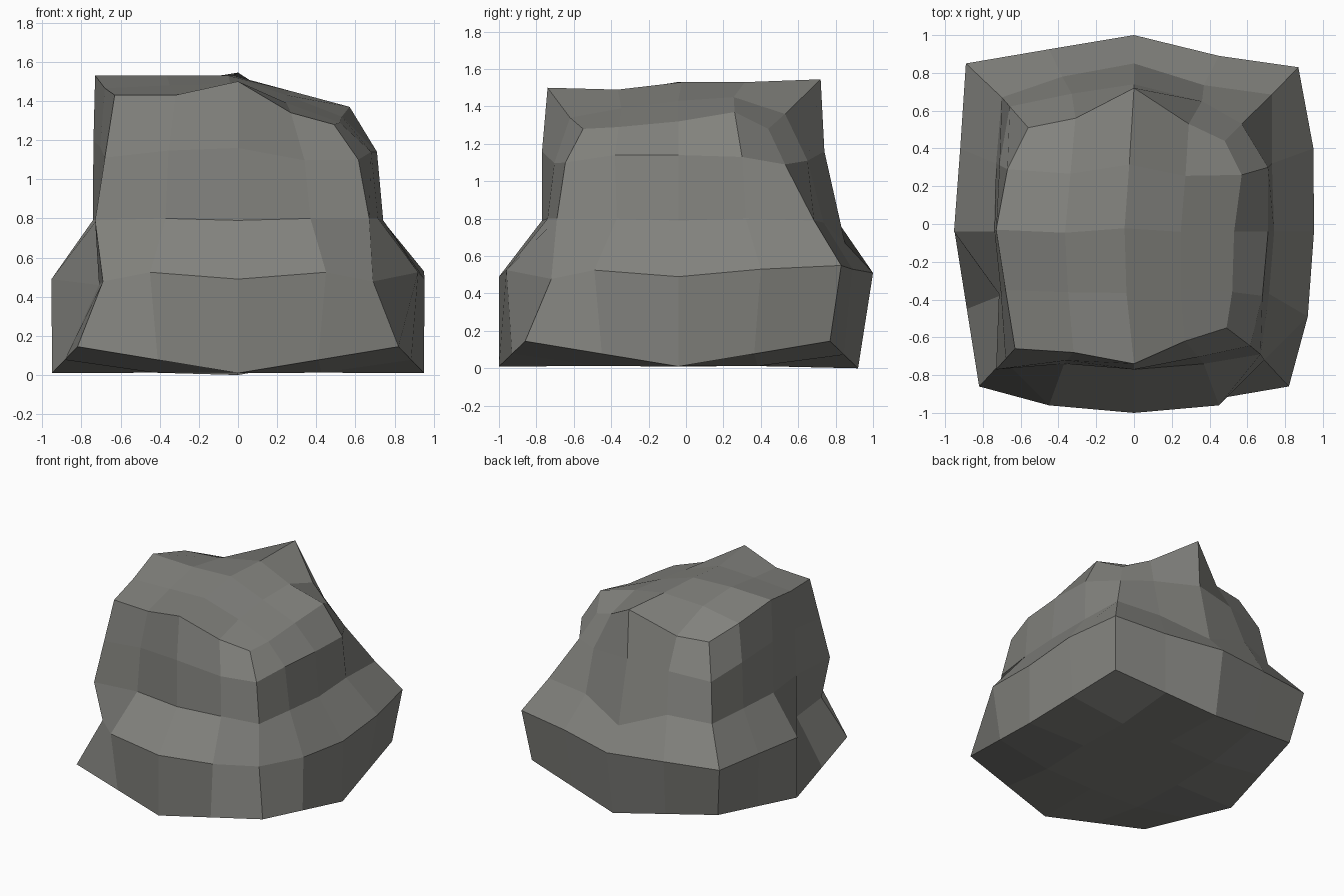
import bpy, bmesh
from mathutils import Vector

if "Cube" in bpy.data.objects:
    bpy.data.objects.remove(bpy.data.objects["Cube"])

# Rings run from front middle, round the right side, back and left (16 points;
# indices 2, 6, 10, 14 are the corners of the blocky boulder).


def mirrored(half):
    """Close a right-hand half outline (front to back) by mirroring across x."""
    pts = [Vector(p) for p in half]
    return pts + [Vector((-p.x, p.y, p.z)) for p in reversed(pts[1:-1])]


def adjust(ring, changes):
    """Move single points of a ring, for chips and dents."""
    for i, p in changes.items():
        ring[i] = Vector(p)


# Base outline: straight edges between lifted corners
base8 = mirrored([(0, -1, .01), (.82, -.86, .145), (.95, -.04, .01),
                  (.82, .77, .145), (0, .92, 0)])
base = []
for i, p in enumerate(base8):
    base += [p, (p + base8[(i + 1) % 8]) / 2]

# Flared skirt, chipped at the left front
skirt = mirrored([(0, -1, .49), (.45, -.96, .525), (.69, -.72, .478),
                  (.92, -.49, .525), (.953, -.04, .49), (.95, .4, .53),
                  (.87, .83, .55), (.45, .89, .53), (0, 1, .51)])
adjust(skirt, {9: (-.45, .925, .53), 10: (-.89, .85, .55),
               11: (-.92, .4, .52), 13: (-.71, -.38, .46)})

# Waist, dented at the back
waist = mirrored([(0, -.77, .79), (.37, -.74, .8), (.67, -.69, .8),
                  (.715, -.37, .8), (.742, -.04, .79), (.73, .32, .8),
                  (.73, .685, .79), (.37, .735, .78), (0, .85, .67)])
adjust(waist, {9: (-.38, .78, .83), 10: (-.7, .67, .8), 14: (-.73, -.77, .79)})

# Irregular crown rim
crown = [Vector(p) for p in [
    (0, -.74, 1.5), (.27, -.62, 1.34), (.49, -.55, 1.28), (.52, -.36, 1.29),
    (.53, -.04, 1.32), (.57, .26, 1.37), (.48, .44, 1.28), (.29, .53, 1.36),
    (0, .72, 1.545), (-.31, .56, 1.355), (-.56, .51, 1.355), (-.67, .29, 1.45),
    (-.73, -.03, 1.53), (-.68, -.35, 1.465), (-.63, -.66, 1.43), (-.32, -.68, 1.43)]]

# Shoulder lies between waist and crown, bulging on the right and back
shoulder = []
for w, c in zip(waist, crown):
    p = c.lerp(w, .7)
    p.z = w.z + .55 * (c.z - w.z)
    shoulder.append(p)
adjust(shoulder, {0: (0, -.77, 1.16), 2: (.615, -.645, 1.1), 3: (.68, -.38, 1.14),
                  4: (.71, -.04, 1.14), 5: (.71, .3, 1.13), 6: (.57, .53, 1.09),
                  7: (.36, .65, 1.11), 8: (0, .74, 1.16), 9: (-.33, .69, 1.13),
                  14: (-.68, -.715, 1.11)})

bm = bmesh.new()
rings = [[bm.verts.new(p) for p in ring]
         for ring in (base, skirt, waist, shoulder, crown)]
for lo, hi in zip(rings, rings[1:]):
    for i in range(16):
        j = (i + 1) % 16
        bm.faces.new((lo[i], lo[j], hi[j], hi[i]))


def cap(ring, heights):
    """Fill a ring with a 4 x 4 grid of quads; heights are its inner 3 x 3 points."""
    g = {}
    for k in range(5):
        g[k, 0] = ring[(14 + k) % 16]
        g[4, k] = ring[2 + k]
        g[k, 4] = ring[10 - k]
        g[0, k] = ring[14 - k]
    for i in range(1, 4):
        for j in range(1, 4):
            across = g[0, j].co.lerp(g[4, j].co, i / 4)
            along = g[i, 0].co.lerp(g[i, 4].co, j / 4)
            p = (across + along) / 2
            p.z = heights[j - 1][i - 1]
            g[i, j] = bm.verts.new(p)
    for i in range(4):
        for j in range(4):
            bm.faces.new((g[i, j], g[i + 1, j], g[i + 1, j + 1], g[i, j + 1]))


cap(rings[0], [(.012,) * 3] * 3)
cap(rings[-1], [(1.48, 1.49, 1.39), (1.53, 1.53, 1.43), (1.49, 1.53, 1.45)])
bmesh.ops.recalc_face_normals(bm, faces=bm.faces)

mesh = bpy.data.meshes.new("boulder")
bm.to_mesh(mesh)
bm.free()
stone = bpy.data.materials.new("grey stone")
stone.diffuse_color = (.225, .225, .208, 1)
stone.use_nodes = True
stone.node_tree.nodes["Principled BSDF"].inputs["Base Color"].default_value = stone.diffuse_color
mesh.materials.append(stone)
boulder = bpy.data.objects.new("boulder", mesh)
bpy.context.collection.objects.link(boulder)
